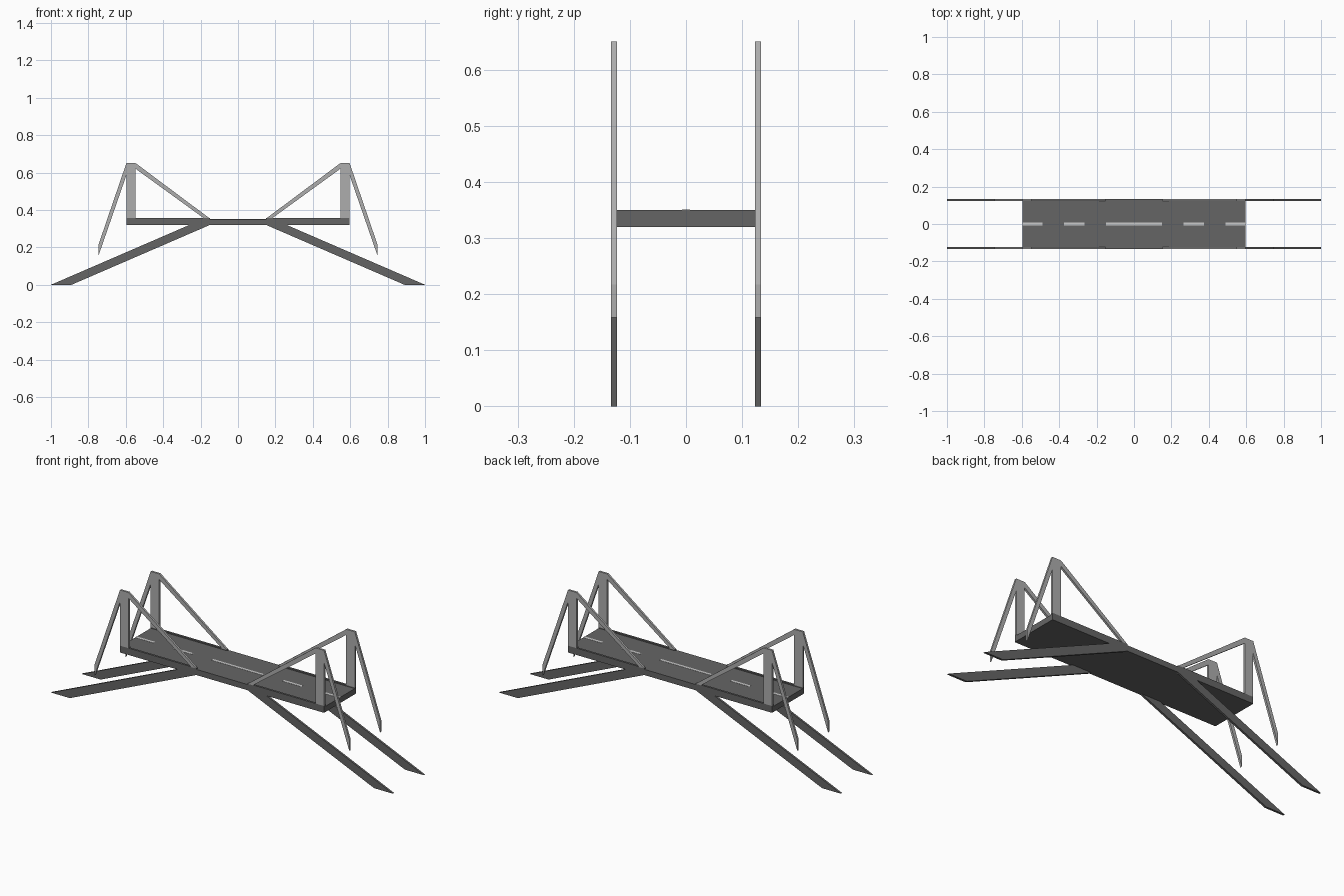
import bpy

if "Cube" in bpy.data.objects:
    bpy.data.objects.remove(bpy.data.objects["Cube"])

Y_IN, Y_OUT = 0.123, 0.134
Z_LOW, Z_TOP = 0.32, 0.35


def material(name, v):
    m = bpy.data.materials.new(name)
    m.diffuse_color = (v, v, v, 1)
    m.use_nodes = True
    m.node_tree.nodes["Principled BSDF"].inputs["Base Color"].default_value = m.diffuse_color
    return m


asphalt = material("dark_grey", 0.13)
steel = material("light_grey", 0.42)
paint = material("lane_paint", 0.75)


def plate(name, profile, y0, y1, mat):
    """Extrude an (x, z) outline from y0 to y1."""
    n = len(profile)
    verts = [(x, y, z) for y in (y0, y1) for x, z in profile]
    faces = [tuple(range(n)), tuple(range(2 * n - 1, n - 1, -1))]
    faces += [(i, i + n, (i + 1) % n + n, (i + 1) % n) for i in range(n)]
    # outlines given clockwise are turned so normals face out
    area = sum(profile[i][0] * profile[(i + 1) % n][1]
               - profile[(i + 1) % n][0] * profile[i][1] for i in range(n))
    if area < 0:
        faces = [f[::-1] for f in faces]
    mesh = bpy.data.meshes.new(name)
    mesh.from_pydata(verts, [], faces)
    mesh.materials.append(mat)
    ob = bpy.data.objects.new(name, mesh)
    bpy.context.collection.objects.link(ob)
    return ob


def box(name, x0, x1, y0, y1, z0, z1, mat):
    return plate(name, [(x0, z0), (x1, z0), (x1, z1), (x0, z1)], y0, y1, mat)


# Side outlines for the +x half
outlines = {
    "edge_beam": ([(0.15, Z_LOW), (0.597, Z_LOW), (0.597, 0.356), (0.15, 0.356)], asphalt),
    "leg": ([(0.89, 0), (1, 0), (0.26, Z_LOW), (0.15, Z_LOW)], asphalt),
    "tower_post": ([(0.547, 0.356), (0.597, 0.356), (0.597, 0.65), (0.547, 0.65)], steel),
    "main_stay": ([(0.15, 0.354), (0.18, 0.354), (0.547, 0.62), (0.547, 0.65)], steel),
    "back_stay": ([(0.597, 0.585), (0.745, 0.158), (0.745, 0.217), (0.597, 0.65)], steel),
}

# Road deck: central span and two end spans
box("centre_deck", -0.15, 0.15, -Y_OUT, Y_OUT, Z_LOW, Z_TOP, asphalt)
for sx, end in ((1, "right"), (-1, "left")):
    xs = sorted((sx * 0.15, sx * 0.597))
    box(f"deck_{end}", *xs, -Y_IN, Y_IN, Z_LOW, Z_TOP, asphalt)
    # Edge beams, legs, towers and stays on both sides
    for name, (pts, mat) in outlines.items():
        for side, y0, y1 in (("front", -Y_OUT, -Y_IN), ("back", Y_IN, Y_OUT)):
            plate(f"{name}_{end}_{side}", [(sx * x, z) for x, z in pts], y0, y1, mat)

# Lane markings
for i, (a, b) in enumerate([(-0.597, -0.49), (-0.375, -0.265), (-0.15, 0.15),
                            (0.265, 0.375), (0.49, 0.597)]):
    box(f"lane_dash_{i}", a, b, -0.007, 0.007, Z_TOP - 0.002, Z_TOP + 0.001, paint)
